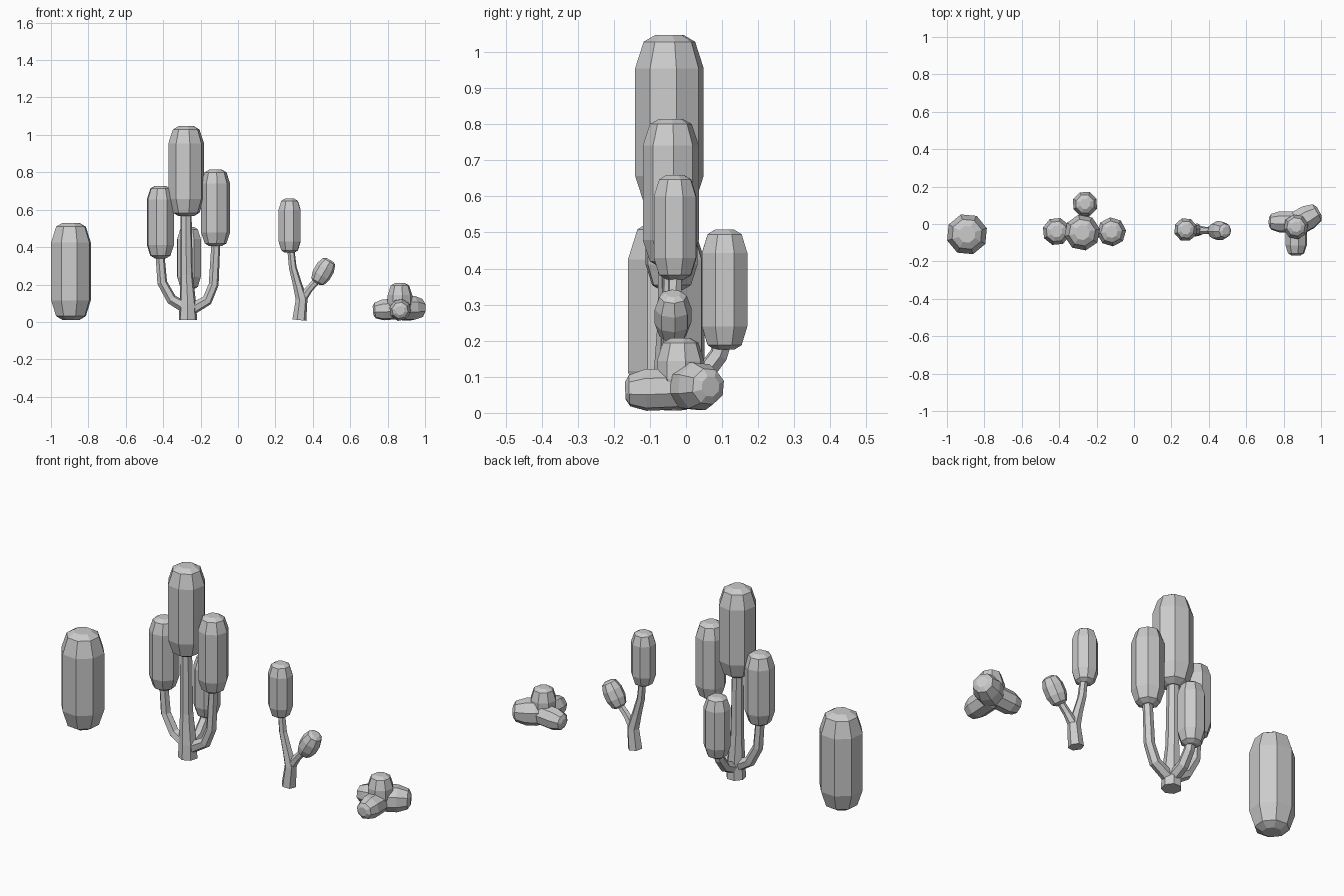
import bpy
import bmesh
from math import cos, sin, pi
from mathutils import Vector

cube = bpy.data.objects.get("Cube")
if cube:
    bpy.data.objects.remove(cube, do_unlink=True)

grey = bpy.data.materials.new("plain grey")
grey.use_nodes = True
grey.diffuse_color = (0.6, 0.6, 0.6, 1)
grey.node_tree.nodes["Principled BSDF"].inputs["Base Color"].default_value = grey.diffuse_color


def sweep(name, points, radii, sides=8, turn=0.2):
    """Flat-faced tube through the points, closed at both ends."""
    pts = [Vector(p) for p in points]
    bm = bmesh.new()
    rings = []
    for i, (p, r) in enumerate(zip(pts, radii)):
        along = (pts[min(i + 1, len(pts) - 1)] - pts[max(i - 1, 0)]).normalized()
        turn_to = Vector((0, 0, 1)).rotation_difference(along)
        rings.append([bm.verts.new(p + turn_to @ Vector((r * cos(a), r * sin(a), 0)))
                      for a in (turn + 2 * pi * k / sides for k in range(sides))])
    for low, high in zip(rings, rings[1:]):
        for k in range(sides):
            n = (k + 1) % sides
            bm.faces.new((low[k], low[n], high[n], high[k]))
    bm.faces.new(rings[0][::-1])
    bm.faces.new(rings[-1])
    bmesh.ops.recalc_face_normals(bm, faces=bm.faces)
    mesh = bpy.data.meshes.new(name)
    bm.to_mesh(mesh)
    bm.free()
    mesh.materials.append(grey)
    obj = bpy.data.objects.new(name, mesh)
    bpy.context.collection.objects.link(obj)


def pod(name, start, end, r, turn=0.2):
    """Faceted capsule between its two tips."""
    a, b = Vector(start), Vector(end)
    length = (b - a).length
    cap = min(r * 0.95, length * 0.4)
    steps = [(0, 0.42), (0.2, 0.75), (1, 1)]
    offsets = [cap * s for s, _ in steps]
    offsets += [length - o for o in reversed(offsets)]
    widths = [r * w for _, w in steps]
    widths += widths[::-1]
    sweep(name, [a.lerp(b, o / length) for o in offsets], widths, 8, turn)


def upright_pod(name, x, y, low, high, r, turn=0.2):
    pod(name, (x, y, low), (x, y, high), r, turn)


# Single standing pod
upright_pod("lone_pod", -0.893, -0.055, 0.01, 0.53, 0.111, 0.3)

# Tall cactus: trunk, curved arms and pods
sweep("cactus_trunk", [(-0.268, -0.045, 0.01), (-0.268, -0.045, 0.09),
                       (-0.275, -0.045, 0.25), (-0.278, -0.045, 0.6)],
      [0.05, 0.046, 0.034, 0.03], 7)
upright_pod("cactus_main_pod", -0.277, -0.046, 0.565, 1.047, 0.097)
upright_pod("cactus_right_pod", -0.415, -0.04, 0.34, 0.727, 0.075, 0.5)
upright_pod("cactus_left_pod", -0.12, -0.042, 0.405, 0.815, 0.078, 0.1)
upright_pod("cactus_back_pod", -0.262, 0.107, 0.175, 0.508, 0.068, 0.4)
arm = [0.032, 0.029, 0.027, 0.024]
sweep("cactus_right_arm", [(-0.27, -0.045, 0.07), (-0.355, -0.042, 0.12),
                           (-0.405, -0.04, 0.21), (-0.418, -0.04, 0.37)], arm, 6)
sweep("cactus_left_arm", [(-0.26, -0.045, 0.06), (-0.165, -0.043, 0.115),
                          (-0.13, -0.042, 0.2), (-0.118, -0.042, 0.43)], arm, 6)
sweep("cactus_back_arm", [(-0.268, -0.045, 0.06), (-0.265, 0.045, 0.1),
                          (-0.263, 0.09, 0.16), (-0.262, 0.107, 0.21)], arm, 6)

# Forked sapling
sweep("sapling_stem", [(0.328, -0.033, 0.01), (0.34, -0.033, 0.12), (0.318, -0.033, 0.2),
                       (0.293, -0.032, 0.29), (0.28, -0.03, 0.41)],
      [0.038, 0.032, 0.025, 0.021, 0.019], 6)
sweep("sapling_branch", [(0.34, -0.033, 0.12), (0.38, -0.035, 0.175),
                         (0.435, -0.036, 0.235)], [0.026, 0.02, 0.018], 6)
upright_pod("sapling_tall_pod", 0.276, -0.03, 0.37, 0.659, 0.063, 0.35)
pod("sapling_small_pod", (0.42, -0.036, 0.207), (0.492, -0.036, 0.331), 0.051, 0.1)

# Low cluster of lobes
heart = (0.875, 0.0, 0.07)
pod("cluster_right_lobe", (0.722, 0.012, 0.06), (0.91, 0.01, 0.075), 0.057)
pod("cluster_left_lobe", (0.99, 0.068, 0.073), (0.83, -0.02, 0.075), 0.069)
pod("cluster_front_lobe", (0.866, -0.168, 0.061), (0.87, 0.05, 0.07), 0.059)
upright_pod("cluster_top_lobe", 0.866, -0.015, 0.03, 0.207, 0.067)
